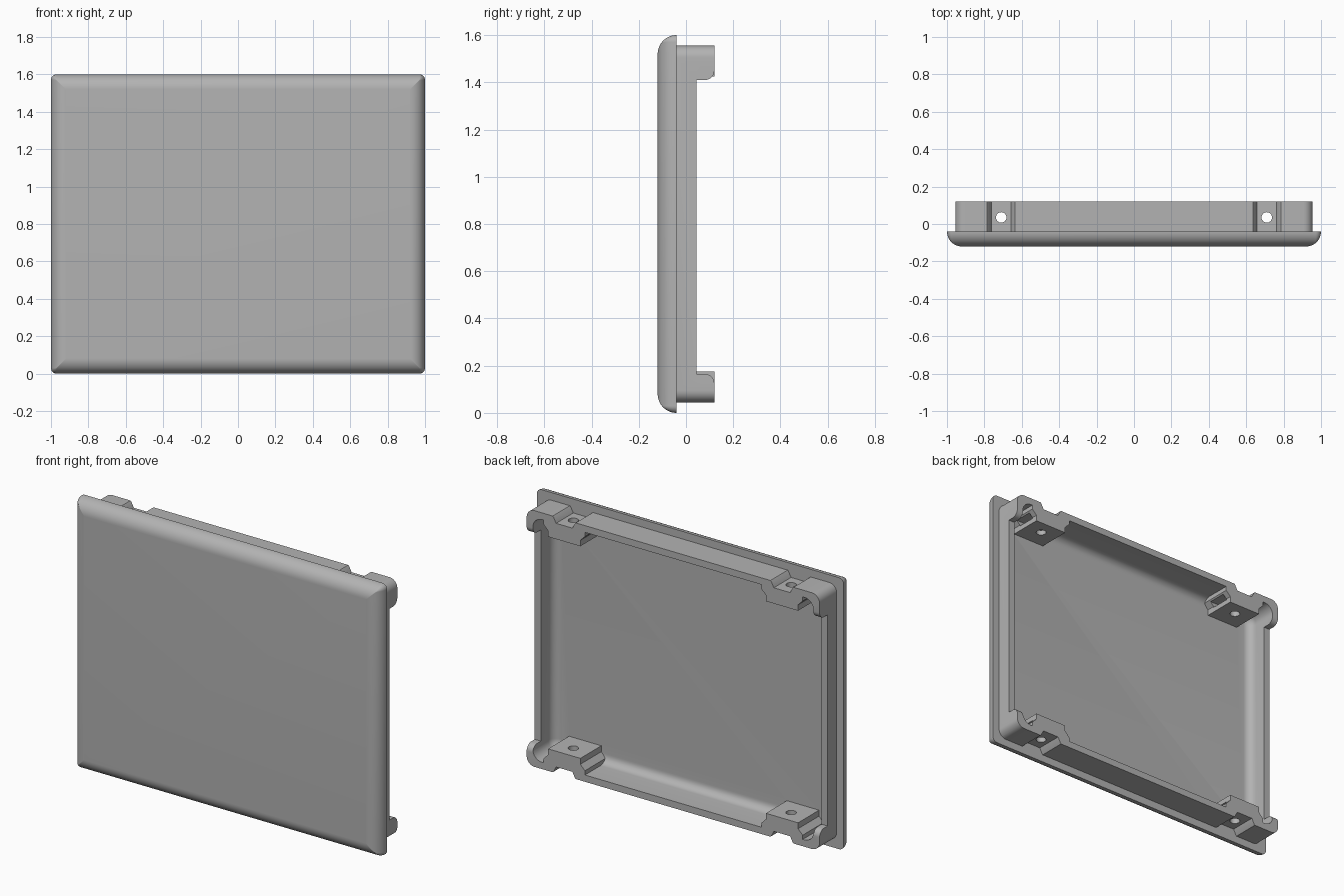
import bpy, bmesh, math

if "Cube" in bpy.data.objects:
    bpy.data.objects.remove(bpy.data.objects["Cube"])

MID = 0.8  # height of the panel centre

grey = bpy.data.materials.new("plain grey")
grey.use_nodes = True
grey.diffuse_color = (0.45, 0.45, 0.45, 1)
grey.node_tree.nodes["Principled BSDF"].inputs["Base Color"].default_value = (0.45, 0.45, 0.45, 1)


def loft(name, rings):
    """Closed solid through rings of equal point count."""
    bm = bmesh.new()
    loops = [[bm.verts.new(p) for p in ring] for ring in rings]
    n = len(loops[0])
    for a, b in zip(loops, loops[1:]):
        for i in range(n):
            j = (i + 1) % n
            bm.faces.new((a[i], a[j], b[j], b[i]))
    bm.faces.new(loops[0])
    bm.faces.new(loops[-1])
    bmesh.ops.recalc_face_normals(bm, faces=bm.faces)
    mesh = bpy.data.meshes.new(name)
    bm.to_mesh(mesh)
    bm.free()
    mesh.materials.append(grey)
    obj = bpy.data.objects.new(name, mesh)
    bpy.context.collection.objects.link(obj)
    return obj


def arc(cx, cy, r, start, end, steps=8):
    angles = [math.radians(start + (end - start) * i / steps) for i in range(steps + 1)]
    return [(cx + r * math.cos(t), cy + r * math.sin(t)) for t in angles]


def round_rect(hx, hz, r, y):
    pts = []
    for sx, sz, start in ((1, 1, 0), (-1, 1, 90), (-1, -1, 180), (1, -1, 270)):
        pts += arc(sx * (hx - r), sz * (hz - r), r, start, start + 90)
    return [(x, y, MID + z) for x, z in pts]


def extrude_y(name, pts, y0, y1):
    return loft(name, [[(x, y, z) for x, z in pts] for y in (y0, y1)])


def box(name, x0, x1, y0, y1, z0, z1):
    return extrude_y(name, [(x0, z0), (x1, z0), (x1, z1), (x0, z1)], y0, y1)


def combine(target, tool, operation):
    """Apply a boolean and remove the tool."""
    mod = target.modifiers.new("cut", 'BOOLEAN')
    mod.operation = operation
    mod.solver = 'EXACT'
    mod.object = tool
    bpy.context.view_layer.update()
    graph = bpy.context.evaluated_depsgraph_get()
    mesh = bpy.data.meshes.new_from_object(target.evaluated_get(graph))
    target.modifiers.clear()
    target.data = mesh
    bpy.data.objects.remove(tool)


# Front plate with a quarter-round edge
R = 0.08
rings = [round_rect(1, 0.8, 0.03, -0.04)]
for i in range(13):
    t = math.radians(90 * i / 12)
    inset = R * (1 - math.cos(t))
    rings.append(round_rect(1 - inset, 0.8 - inset, max(0.03 - inset, 0.002), -0.04 - R * math.sin(t)))
panel = loft("cover_panel", rings)

# Rear rim
combine(panel, loft("rim", [round_rect(0.955, 0.755, 0.05, y) for y in (-0.06, 0.12)]), 'UNION')

# Hollow with a rounded floor edge
F = 0.05
rings = []
for i in range(9):
    t = math.radians(90 * i / 8)
    inset = F * (1 - math.sin(t))
    rings.append(round_rect(0.915 - inset, 0.715 - inset, 0.06 - inset, -0.025 - F * math.cos(t)))
rings.append(round_rect(0.915, 0.715, 0.06, 0.2))
combine(panel, loft("hollow", rings), 'DIFFERENCE')

# Lowered side walls, leaving rounded corner tabs
low, high, r = 0.165, 1.41, 0.04
profile = [(0.045, low)] + arc(0.08, low - r, r, 90, 0) + [(0.2, low - r), (0.2, high + r)]
profile += arc(0.08, high + r, r, 0, -90) + [(0.045, high)]
combine(panel, loft("side_cut", [[(x, y, z) for y, z in profile] for x in (-1.2, 1.2)]), 'DIFFERENCE')

# Screw blocks on the top and bottom walls
SCREW_X = 0.71
half = [(0.135, -0.69), (0.105, -0.66), (0.105, -0.625)]
for sx in (-1, 1):
    for sz in (-1, 1):
        pts = [(x, z) for x, z in half] + [(-x, z) for x, z in reversed(half)]
        pts += [(-0.135, -0.73), (0.135, -0.73)]
        pts = [(sx * SCREW_X + x, MID - sz * z) for x, z in pts]
        combine(panel, extrude_y("screw_block", pts, -0.085, 0.12), 'UNION')

# Sloped recesses, nut slots and screw holes
for sx in (-1, 1):
    cx = sx * SCREW_X
    for sz in (-1, 1):
        recess = [(-0.09, 0.8), (-0.075, 0.755), (-0.07, 0.75), (-0.053, 0.718),
                  (0.053, 0.718), (0.07, 0.75), (0.075, 0.755), (0.09, 0.8)]
        pts = [(cx + x, MID + sz * z) for x, z in recess]
        combine(panel, extrude_y("recess", pts, -0.04, 0.2), 'DIFFERENCE')
        z0, z1 = sorted((MID + sz * 0.655, MID + sz * 0.683))
        combine(panel, box("nut_slot", cx - 0.05, cx + 0.15, -0.025, 0.085, z0, z1), 'DIFFERENCE')
    ring = arc(cx, 0.035, 0.028, 0, 345, 23)
    combine(panel, loft("screw_hole", [[(x, y, z) for x, y in ring] for z in (-0.1, 1.7)]), 'DIFFERENCE')

bpy.ops.object.select_all(action='DESELECT')
panel.select_set(True)
bpy.context.view_layer.objects.active = panel
bpy.ops.object.shade_smooth_by_angle(angle=math.radians(30))
